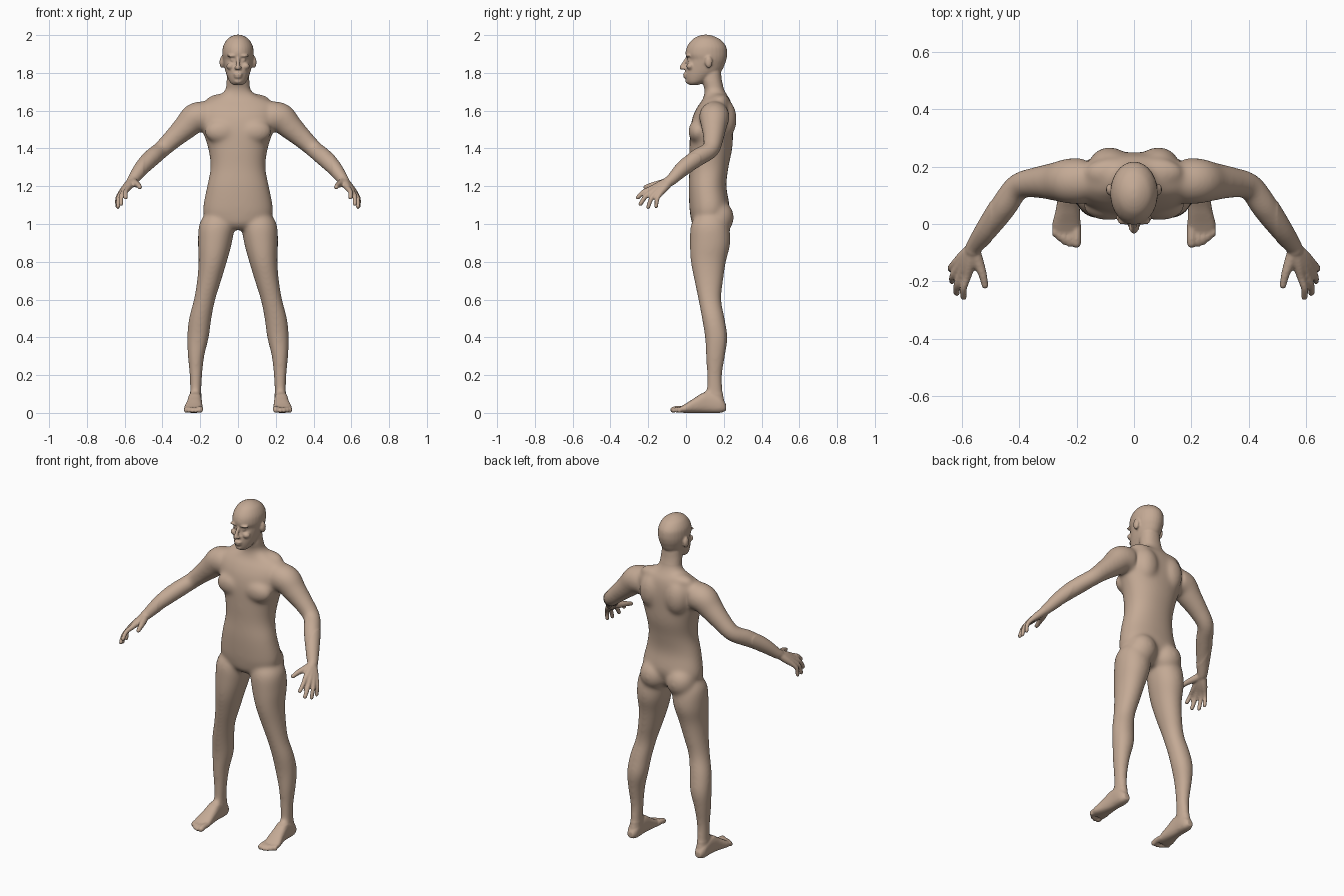
import bpy, bmesh
from math import sin, cos, pi
from mathutils import Vector, Matrix

cube = bpy.data.objects.get("Cube")
if cube:
    bpy.data.objects.remove(cube, do_unlink=True)

SIDES = 28
bm = bmesh.new()


def blend(rows, steps=5):
    """Catmull-Rom interpolation through rows of numbers."""
    pts = [rows[0]] + list(rows) + [rows[-1]]
    out = []
    for a, b, c, d in zip(pts, pts[1:], pts[2:], pts[3:]):
        for k in range(steps):
            t = k / steps
            out.append([0.5 * (2 * q + (r - p) * t + (2 * p - 5 * q + 4 * r - s) * t ** 2
                               + (3 * q - p - 3 * r + s) * t ** 3)
                        for p, q, r, s in zip(a, b, c, d)])
    return out + [list(rows[-1])]


def skin_rings(rings):
    loops = [[bm.verts.new(p) for p in ring] for ring in rings]
    for a, b in zip(loops, loops[1:]):
        for i in range(len(a)):
            j = (i + 1) % len(a)
            bm.faces.new((a[i], a[j], b[j], b[i]))
    bm.faces.new(loops[0])
    bm.faces.new(loops[-1])


def loft(rows, side=1, along="z", power=2.0):
    """Rows: station, centre x, half width, low and high edge of the depth."""
    rings = []
    for t, cx, hx, lo, hi in blend(rows):
        ring = []
        for i in range(SIDES):
            a = 2 * pi * i / SIDES
            c, s = cos(a), sin(a)
            u = abs(c) ** (2 / power) * (1 if c > 0 else -1)
            v = abs(s) ** (2 / power) * (1 if s > 0 else -1)
            x, d = side * (cx + hx * u), (lo + hi) / 2 + (hi - lo) / 2 * v
            ring.append((x, d, t) if along == "z" else (x, t, d))
        rings.append(ring)
    skin_rings(rings)


def blob(x, y, z, rx, ry, rz, side=1):
    m = Matrix.Translation((side * x, y, z)) @ Matrix.Diagonal((rx, ry, rz, 1))
    bmesh.ops.create_icosphere(bm, subdivisions=3, radius=1, matrix=m)


def tube(rows, side=1):
    """Rows: x, y, z, radius; the far end is rounded."""
    pts = blend(rows)
    rings = []
    for i, (x, y, z, r) in enumerate(pts):
        ahead, back = pts[min(i + 1, len(pts) - 1)], pts[max(i - 1, 0)]
        d = (Vector(ahead[:3]) - Vector(back[:3])).normalized()
        e1 = d.cross(Vector((0.5, 0.3, 1))).normalized()
        e2 = d.cross(e1)
        ring = []
        for k in range(SIDES):
            a = 2 * pi * k / SIDES
            p = Vector((x, y, z)) + r * (cos(a) * e1 + sin(a) * e2)
            ring.append((side * p.x, p.y, p.z))
        rings.append(ring)
    skin_rings(rings)
    x, y, z, r = rows[-1]
    blob(x, y, z, r, r, r, side)


# Torso and neck
loft([(.97, 0, .08, .06, .17), (1.0, 0, .13, .032, .2), (1.05, 0, .18, .022, .22),
      (1.1, 0, .184, .017, .23), (1.2, 0, .164, .014, .214), (1.3, 0, .146, .018, .225),
      (1.4, 0, .158, .018, .245), (1.5, 0, .19, .022, .25), (1.57, 0, .205, .036, .25),
      (1.62, 0, .205, .06, .245), (1.655, 0, .17, .085, .235), (1.68, 0, .105, .095, .22),
      (1.71, 0, .068, .098, .203), (1.76, 0, .06, .085, .19), (1.81, 0, .056, .08, .185)],
     power=2.2)

# Head
loft([(1.735, 0, .022, .018, .06), (1.75, 0, .042, .004, .1), (1.78, 0, .057, -.004, .15),
      (1.81, 0, .067, -.004, .188), (1.85, 0, .076, .004, .207), (1.872, 0, .08, .008, .214),
      (1.9, 0, .083, -.003, .218), (1.94, 0, .079, .006, .212), (1.975, 0, .06, .032, .184),
      (1.993, 0, .036, .06, .15), (2.002, 0, .012, .09, .122)])

# Nose, lips and chin
tube([(0, .006, 1.88, .008), (0, -.01, 1.852, .01), (0, -.022, 1.828, .013)])
blob(0, -.006, 1.793, .024, .011, .007)
blob(0, -.004, 1.779, .02, .01, .007)
blob(0, .012, 1.756, .022, .016, .014)

# Left and right halves
toes = [(.201, -.068, .016), (.224, -.07, .0115), (.243, -.063, .011),
        (.26, -.051, .0105), (.276, -.035, .0105)]
fingers = [((.583, -.185, 1.187), (.595, -.255, 1.14), .0125),
           ((.604, -.177, 1.173), (.619, -.241, 1.106), .0125),
           ((.62, -.162, 1.161), (.635, -.2, 1.09), .012),
           ((.626, -.138, 1.158), (.64, -.158, 1.093), .0115)]
for s in (1, -1):
    # Face details and ears
    blob(.03, .011, 1.89, .03, .014, .008, s)
    blob(.029, .018, 1.868, .013, .012, .008, s)
    blob(.04, .022, 1.835, .022, .02, .018, s)
    blob(.011, -.012, 1.825, .009, .011, .008, s)
    blob(.085, .12, 1.857, .013, .02, .032, s)

    # Chest, shoulder blades, neck slope and buttocks
    blob(.088, .062, 1.49, .09, .05, .065, s)
    blob(.085, .2, 1.555, .075, .069, .11, s)
    blob(.08, .18, 1.655, .09, .05, .035, s)
    blob(.088, .172, 1.035, .086, .082, .09, s)

    # Leg
    loft([(1.07, .1, .06, .07, .19), (1.0, .112, .093, .027, .225),
          (.9, .122, .09, .02, .235), (.8, .134, .075, .025, .212),
          (.7, .153, .064, .044, .197), (.6, .177, .057, .065, .187),
          (.5, .2, .06, .084, .205), (.4, .212, .058, .1, .22),
          (.3, .222, .044, .105, .207), (.2, .223, .034, .11, .192),
          (.1, .224, .03, .108, .196), (.05, .226, .033, .1, .205),
          (.01, .227, .028, .1, .2)], s, power=2.1)

    # Foot and toes
    loft([(.212, .227, .018, .012, .045), (.18, .227, .033, 0, .085),
          (.11, .228, .036, 0, .115), (.05, .231, .042, 0, .082),
          (0, .236, .049, 0, .05), (-.035, .238, .045, .002, .03)], s, "y", 2.5)
    for x, tip, r in toes:
        tube([(x, .0, .022, r), (x, tip * .5 - .015, .021, r), (x, tip, r, r)], s)

    # Arm
    tube([(.17, .15, 1.57, .08), (.225, .15, 1.562, .08), (.275, .148, 1.515, .068),
          (.34, .145, 1.455, .055), (.405, .13, 1.394, .047), (.455, .062, 1.352, .048),
          (.51, -.015, 1.295, .041), (.555, -.075, 1.236, .03), (.562, -.09, 1.226, .028)], s)

    # Hand
    wrist = Vector((.561, -.085, 1.228))
    for knuckle, tip, r in fingers:
        k, t = Vector(knuckle), Vector(tip)
        mid = k.lerp(t, .5) + Vector((.006, -.004, .007))
        tube([(*wrist, .023), (*wrist.lerp(k, .5), .021), (*k, r + .002),
              (*mid, r), (*t, r - .001)], s)
    tube([(*wrist, .022), (.545, -.13, 1.215, .02), (.529, -.175, 1.207, .015),
          (.52, -.215, 1.195, .012)], s)

bmesh.ops.recalc_face_normals(bm, faces=bm.faces)
mesh = bpy.data.meshes.new("human_body")
bm.to_mesh(mesh)
bm.free()

# Skin colour
skin = bpy.data.materials.new("tan_skin")
skin.use_nodes = True
tan = (.55, .40, .30, 1)
skin.diffuse_color = tan
skin.node_tree.nodes["Principled BSDF"].inputs["Base Color"].default_value = tan
mesh.materials.append(skin)

body = bpy.data.objects.new("human_body", mesh)
bpy.context.collection.objects.link(body)

# Fuse all parts into one continuous skin
fuse = body.modifiers.new("fuse", "REMESH")
fuse.mode = "VOXEL"
fuse.voxel_size = .006
fuse.use_smooth_shade = True
soften = body.modifiers.new("soften", "SMOOTH")
soften.factor = .5
soften.iterations = 3
bpy.context.view_layer.update()
fused = bpy.data.meshes.new_from_object(body.evaluated_get(bpy.context.evaluated_depsgraph_get()))
body.modifiers.clear()
body.data = fused

# Soften muscle and joint transitions, keeping face, hands and feet crisp
bm = bmesh.new()
bm.from_mesh(fused)
broad = [v for v in bm.verts if .1 < v.co.z < 1.73 and abs(v.co.x) < .5]
for _ in range(30):
    bmesh.ops.smooth_vert(bm, verts=broad, factor=.5, use_axis_x=True,
                          use_axis_y=True, use_axis_z=True)
for f in bm.faces:
    f.smooth = True
    f.material_index = 0
bm.to_mesh(fused)
bm.free()
if not fused.materials:
    fused.materials.append(skin)
